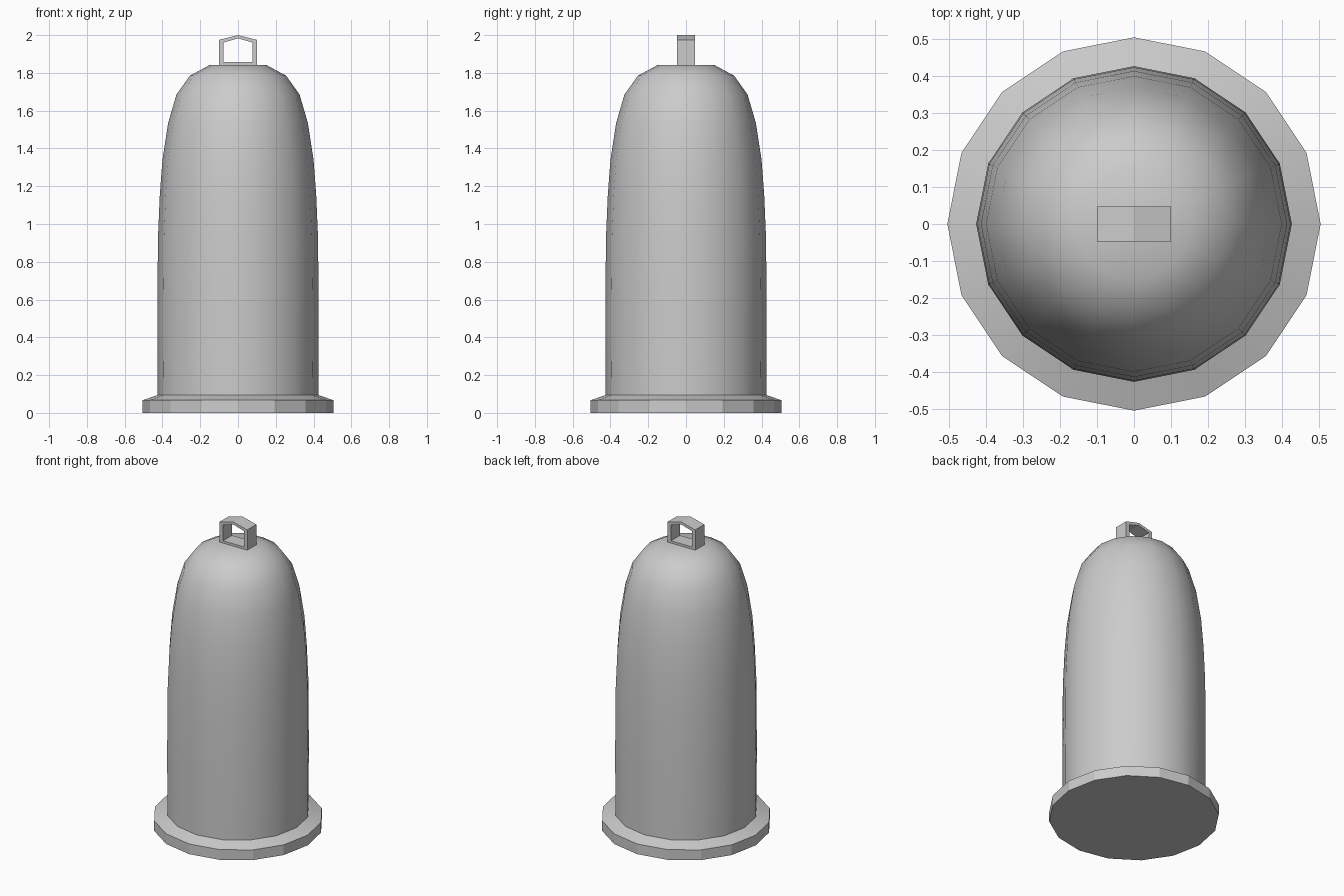
import bpy, bmesh, math

cube = bpy.data.objects.get("Cube")
if cube:
    bpy.data.objects.remove(cube, do_unlink=True)

grey = bpy.data.materials.new("plain_grey")
grey.use_nodes = True
grey.diffuse_color = (0.6, 0.6, 0.6, 1)
grey.node_tree.nodes["Principled BSDF"].inputs["Base Color"].default_value = (0.6, 0.6, 0.6, 1)


def finish(name, bm, smooth_angle=None):
    bmesh.ops.recalc_face_normals(bm, faces=bm.faces)
    mesh = bpy.data.meshes.new(name)
    bm.to_mesh(mesh)
    bm.free()
    mesh.materials.append(grey)
    obj = bpy.data.objects.new(name, mesh)
    bpy.context.collection.objects.link(obj)
    if smooth_angle:
        bpy.ops.object.select_all(action='DESELECT')
        obj.select_set(True)
        bpy.context.view_layer.objects.active = obj
        bpy.ops.object.shade_smooth_by_angle(angle=math.radians(smooth_angle))
    return obj


def lathe(name, profile, sides=16, smooth_angle=35):
    """Stack rings of (radius, height) and cap both ends."""
    bm = bmesh.new()
    rings = []
    for r, z in profile:
        angles = [math.tau * i / sides for i in range(sides)]
        rings.append([bm.verts.new((r * math.cos(a), r * math.sin(a), z)) for a in angles])
    for low, high in zip(rings, rings[1:]):
        for i in range(sides):
            j = (i + 1) % sides
            bm.faces.new((low[i], low[j], high[j], high[i]))
    bm.faces.new(rings[0])
    bm.faces.new(rings[-1])
    return finish(name, bm, smooth_angle)


# Base flange with a gently sloping top
lathe("base_flange", [(0.505, 0), (0.505, 0.067), (0.425, 0.095)], smooth_angle=18)

# Tall domed body
lathe("domed_body", [(0.425, 0.09), (0.427, 0.5), (0.424, 0.92), (0.414, 1.155),
                     (0.4, 1.34), (0.37, 1.535), (0.326, 1.685), (0.255, 1.785),
                     (0.15, 1.842)])

# Hanging loop: a peaked frame with an open middle
outer = [(-0.1, 1.835), (0.1, 1.835), (0.1, 1.975), (0, 2), (-0.1, 1.975)]
inner = [(-0.076, 1.857), (0.076, 1.857), (0.076, 1.961), (0, 1.983), (-0.076, 1.961)]
bm = bmesh.new()
loops = [[bm.verts.new((x, y, z)) for x, z in outline]
         for outline, y in ((outer, -0.047), (outer, 0.047), (inner, 0.047), (inner, -0.047))]
for k in range(4):
    a, b = loops[k], loops[(k + 1) % 4]
    for i in range(5):
        j = (i + 1) % 5
        bm.faces.new((a[i], a[j], b[j], b[i]))
finish("hanging_loop", bm)
